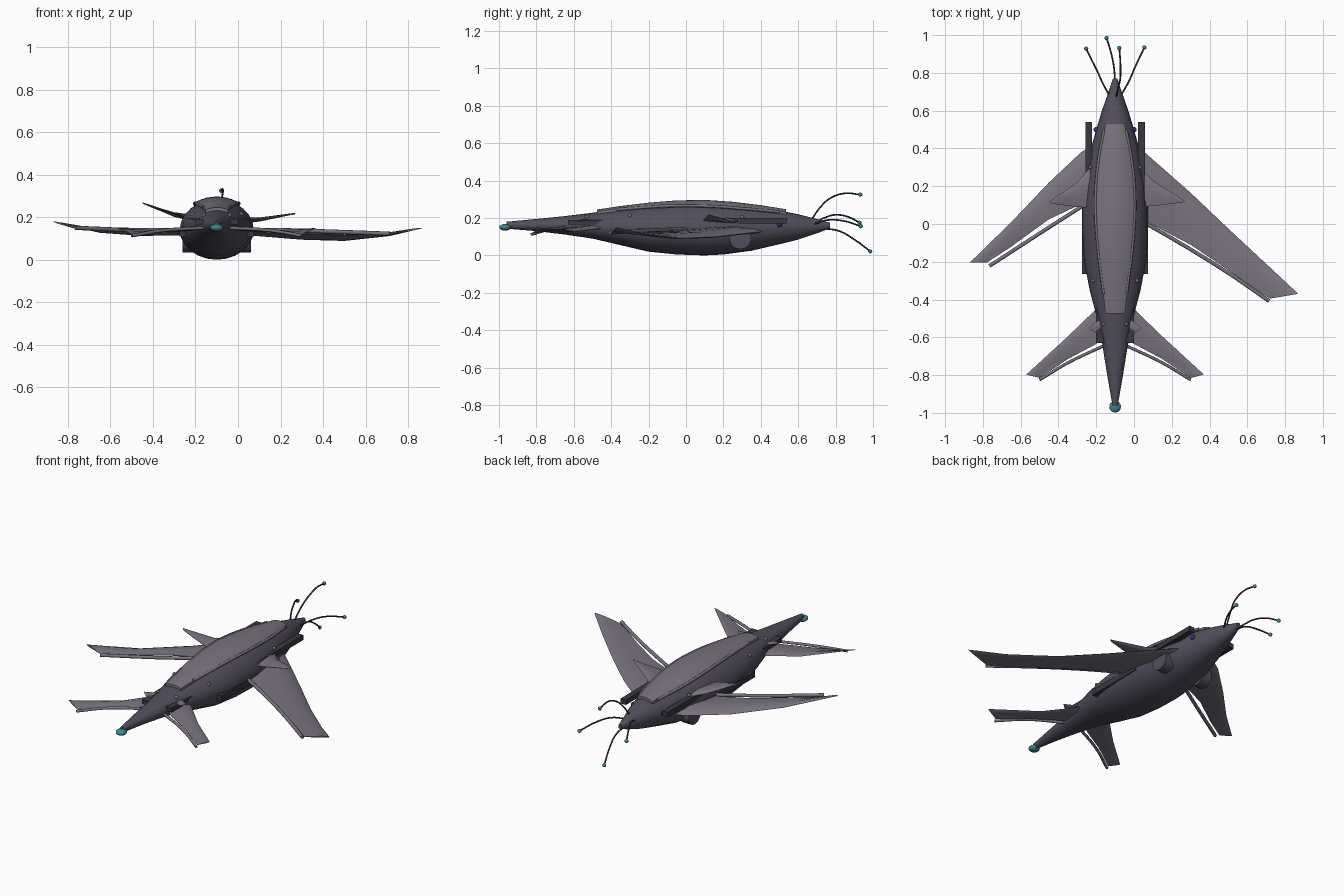
import bpy, bmesh, math
from mathutils import Vector

if "Cube" in bpy.data.objects:
    bpy.data.objects.remove(bpy.data.objects["Cube"])

CX = -0.1  # the body axis is off-centre because the wings differ


def material(name, col):
    m = bpy.data.materials.new(name)
    m.diffuse_color = (*col, 1)
    m.use_nodes = True
    m.node_tree.nodes["Principled BSDF"].inputs["Base Color"].default_value = m.diffuse_color
    return m


HULL = material("hull", (0.085, 0.075, 0.11))
SHELL = material("shell", (0.19, 0.17, 0.21))
DARK = material("dark", (0.04, 0.04, 0.05))
TEAL = material("teal", (0.04, 0.24, 0.27))
BLUE = material("blue", (0.03, 0.03, 0.25))


def finish(ob, name, mat, angle=40):
    ob.name = name
    ob.data.materials.append(mat)
    bpy.ops.object.select_all(action='DESELECT')
    ob.select_set(True)
    bpy.context.view_layer.objects.active = ob
    bpy.ops.object.shade_smooth_by_angle(angle=math.radians(angle))
    return ob


def loft(name, rings, mat, angle=40):
    bm = bmesh.new()
    vs = [[bm.verts.new(p) for p in r] for r in rings]
    n = len(vs[0])
    for a, b in zip(vs, vs[1:]):
        for i in range(n):
            j = (i + 1) % n
            bm.faces.new((a[i], a[j], b[j], b[i]))
    bm.faces.new(vs[0])
    bm.faces.new(vs[-1][::-1])
    bmesh.ops.recalc_face_normals(bm, faces=bm.faces)
    me = bpy.data.meshes.new(name)
    bm.to_mesh(me)
    bm.free()
    ob = bpy.data.objects.new(name, me)
    bpy.context.collection.objects.link(ob)
    return finish(ob, name, mat, angle)


def wing(name, stations, thick, mat=SHELL):
    """Loft thin aerofoil sections given as (leading, trailing) points."""
    prof = [(0, 0), (.08, .5), (.3, 1), (.65, .7), (1, .12),
            (1, -.12), (.65, -.3), (.3, -.6), (.08, -.4)]
    rings = []
    for k, (le, te) in enumerate(stations):
        le, te = Vector(le), Vector(te)
        h = thick * (1 - 0.8 * k / (len(stations) - 1))
        rings.append([le.lerp(te, t) + Vector((0, 0, h * u)) for t, u in prof])
    return loft(name, rings, mat, 50)


def tube(name, pts, r, mat, smooth=True):
    cu = bpy.data.curves.new(name, 'CURVE')
    cu.dimensions = '3D'
    cu.bevel_depth = r
    cu.bevel_resolution = 2
    cu.use_fill_caps = True
    cu.resolution_u = 6
    sp = cu.splines.new('BEZIER')
    sp.bezier_points.add(len(pts) - 1)
    for bp, p in zip(sp.bezier_points, pts):
        bp.co = p
        bp.handle_left_type = bp.handle_right_type = 'AUTO' if smooth else 'VECTOR'
    cu.materials.append(mat)
    ob = bpy.data.objects.new(name, cu)
    bpy.context.collection.objects.link(ob)
    return ob


def ball(name, loc, size, mat):
    bpy.ops.mesh.primitive_uv_sphere_add(segments=16, ring_count=10, radius=1, location=loc)
    bpy.context.object.scale = size
    return finish(bpy.context.object, name, mat)


def box(name, lo, hi, mat):
    bpy.ops.mesh.primitive_cube_add(size=1, location=[(a + b) / 2 for a, b in zip(lo, hi)])
    bpy.context.object.scale = [abs(b - a) for a, b in zip(lo, hi)]
    return finish(bpy.context.object, name, mat)


# Body: y, half width, bottom, top
BODY = [(.77, .012, .145, .175), (.7, .035, .118, .195), (.6, .07, .085, .22),
        (.5, .1, .06, .24), (.35, .142, .025, .262), (.2, .167, .005, .278),
        (.1, .174, 0, .283), (-.05, .174, .005, .28), (-.2, .163, .02, .268),
        (-.35, .135, .055, .25), (-.5, .095, .09, .228), (-.65, .066, .112, .21),
        (-.8, .042, .13, .195), (-.96, .014, .143, .18)]


def section(y):
    for a, b in zip(BODY, BODY[1:]):
        if a[0] >= y >= b[0]:
            t = (a[0] - y) / (a[0] - b[0])
            return [p + (q - p) * t for p, q in zip(a[1:], b[1:])]


def skin_z(d, y):
    w, lo, hi = section(y)
    return (lo + hi) / 2 + (hi - lo) / 2 * math.sqrt(max(0, 1 - (d / w) ** 2))


rings = []
for y, w, lo, hi in BODY:
    ang = [2 * math.pi * i / 24 for i in range(24)]
    rings.append([(CX + w * math.cos(a), y, (lo + hi) / 2 + (hi - lo) / 2 * math.sin(a)) for a in ang])
loft("body", rings, HULL)

# Back plate that follows the top of the body
rings = []
for y, w in [(.535, .05), (.4, .075), (.25, .095), (.1, .1), (-.05, .095), (-.2, .082), (-.35, .065), (-.475, .052)]:
    ds = [w * (i / 4 - 1) for i in range(9)]
    top = [(CX + d, y, skin_z(d, y) + .014) for d in ds]
    rings.append(top + [(x, yy, z - .035) for x, yy, z in reversed(top)])
loft("back_plate", rings, SHELL)

# Right and left main wings, deliberately different
wing("right_wing", [((0, .43, .13), (0, .05, .13)), ((.09, .35, .122), (.07, .01, .135)),
                    ((.3, .165, .1), (.3, -.11, .122)), ((.5, -.025, .092), (.5, -.245, .118)),
                    ((.72, -.23, .115), (.64, -.345, .12)), ((.87, -.37, .15), (.72, -.395, .12))], .028)
wing("left_wing", [((-.2, .43, .13), (-.2, .14, .13)), ((-.28, .38, .125), (-.27, .11, .135)),
                   ((-.45, .22, .117), (-.45, .025, .138)), ((-.65, .01, .13), (-.65, -.12, .143)),
                   ((-.87, -.205, .18), (-.78, -.205, .15))], .028)
tube("right_wing_slat", [(.05, .01, .14), (.25, -.105, .138), (.5, -.26, .13), (.715, -.408, .122)], .01, SHELL)
tube("left_wing_slat", [(-.25, .11, .14), (-.5, -.05, .14), (-.765, -.222, .15)], .01, SHELL)

# Short upper fins above the main wings
wing("right_fin", [((0, .34, .18), (0, .09, .18)), ((.1, .23, .185), (.1, .095, .19)),
                   ((.27, .122, .218), (.26, .115, .212))], .02)
wing("left_fin", [((-.2, .34, .19), (-.2, .085, .19)), ((-.3, .22, .205), (-.3, .09, .22)),
                  ((-.45, .117, .267), (-.44, .108, .26))], .02)

for s, side in ((1, "right"), (-1, "left")):
    def m(d, y, z):
        return (CX + s * d, y, z)

    # Tail wing with slat and small fin
    wing(side + "_tail_wing", [(m(.05, -.4, .15), m(.05, -.6, .15)), (m(.11, -.46, .145), m(.1, -.635, .145)),
                               (m(.25, -.595, .128), m(.25, -.715, .135)),
                               (m(.47, -.797, .15), m(.4, -.815, .12))], .018)
    tube(side + "_tail_slat", [m(.05, -.64, .15), m(.25, -.735, .138), m(.4, -.825, .113)], .008, SHELL)
    wing(side + "_tail_fin", [(m(.04, -.47, .18), m(.04, -.62, .175)),
                              (m(.14, -.55, .195), m(.13, -.56, .19))], .012)
    # Rails along the back plate
    tube(side + "_back_rail", [m(d, y, skin_z(d, y) + .01) for d, y in
                               ((.058, .5), (.09, .32), (.104, .12), (.095, -.08), (.06, -.37))], .008, SHELL)
    # Side blocks
    box(side + "_front_block", m(.122, .1, .17), m(.157, .54, .2), DARK)
    box(side + "_lower_block", m(.13, -.265, .11), m(.175, .1, .145), DARK)
    box(side + "_tail_block", m(.05, -.63, .165), m(.1, -.43, .19), DARK)
    # Round pod low on the flank
    bpy.ops.mesh.primitive_cylinder_add(vertices=24, radius=.058, depth=.06, location=m(.132, .29, .092),
                                        rotation=(0, math.pi / 2, 0))
    finish(bpy.context.object, side + "_pod", HULL)
    # Eye and rivets
    ball(side + "_eye", m(.1, .5, .165), (.014,) * 3, BLUE)
    for y, d in ((.3, .13), (-.3, .115), (-.53, .06)):
        ball(side + "_rivet", m(d, y, skin_z(d, y)), (.01,) * 3, SHELL)

# Feelers with teal tips
FEELERS = [
    [(-.095, .67, .19), (-.084, .72, .26), (-.073, .77, .305), (-.072, .85, .332), (-.078, .932, .325)],
    [(-.1, .73, .145), (-.105, .82, .13), (-.12, .9, .085), (-.145, .985, .022)],
    [(-.13, .68, .17), (-.168, .75, .205), (-.19, .8, .217), (-.225, .87, .205), (-.253, .928, .175)],
    [(-.07, .68, .165), (-.03, .75, .188), (.01, .84, .185), (.055, .935, .156)]]
for pts in FEELERS:
    tube("feeler", pts, .0045, DARK)
    ball("feeler_tip", pts[-1], (.011,) * 3, TEAL)

# Tail tip
ball("tail_tip", (CX, -.967, .15), (.031, .031, .018), TEAL)
